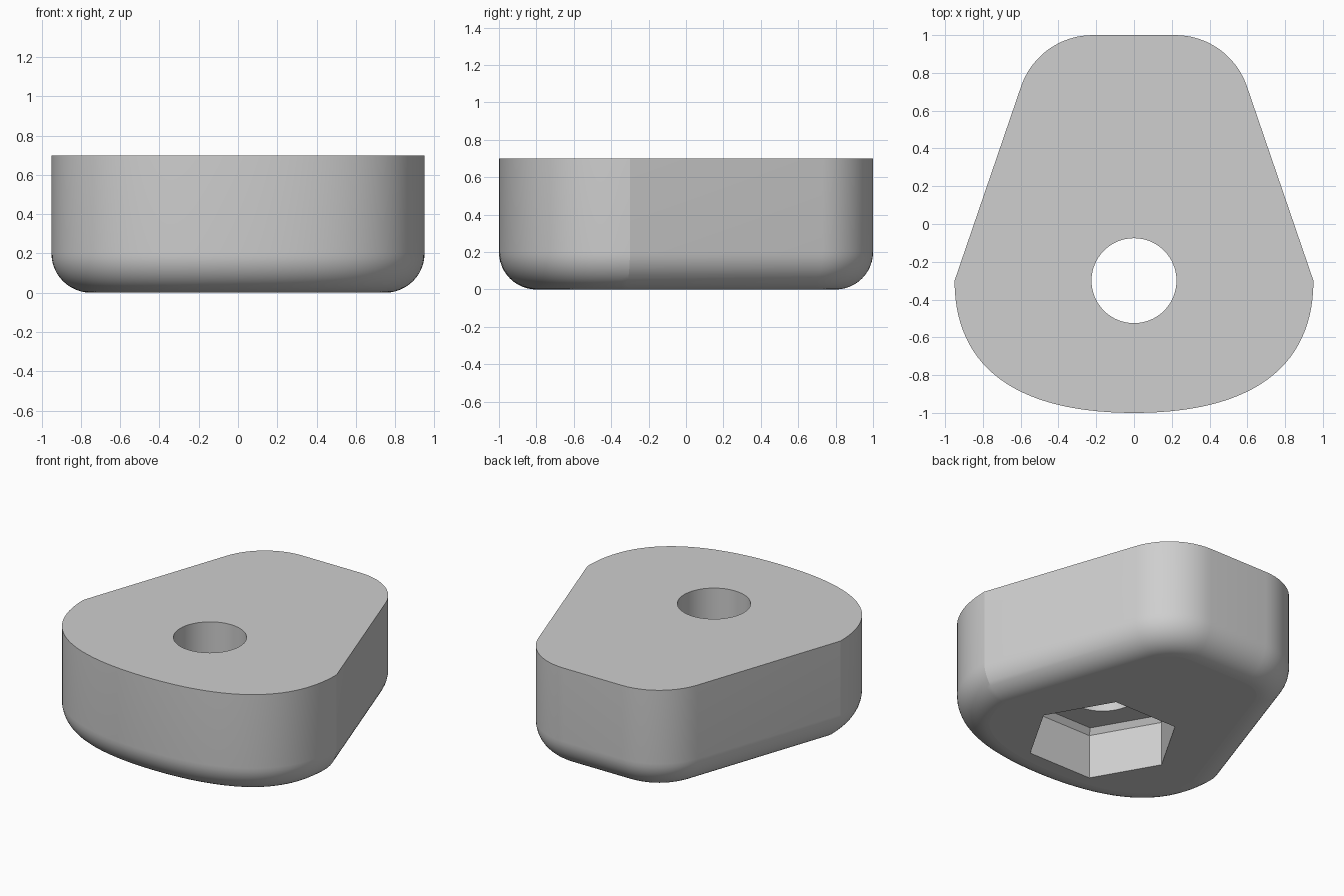
import bpy, bmesh
from math import sin, cos, pi, atan2
from mathutils import Vector

default_cube = bpy.data.objects.get("Cube")
if default_cube:
    bpy.data.objects.remove(default_cube, do_unlink=True)

HEIGHT = 0.7
ROUND = 0.2                       # rounding of the lower edge
HALF_WIDTH, FRONT_DEPTH = 0.95, 0.7
FULLNESS = 0.655                  # how square the front curve is
CENTRE_Y = -0.3                   # widest line, also the bolt axis
CORNER_X, CORNER_Y, CORNER_R = 0.219, 0.6, 0.4
POCKET_WALL, POCKET_TOP = 0.3, 0.335

grey = bpy.data.materials.new("mid_grey")
grey.use_nodes = True
grey.diffuse_color = (0.62, 0.62, 0.62, 1)
grey.node_tree.nodes["Principled BSDF"].inputs["Base Color"].default_value = (0.62, 0.62, 0.62, 1)


def inset(outline, distance):
    """Move every edge of a counter-clockwise outline inward."""
    result = []
    for i, p in enumerate(outline):
        a = (p - outline[i - 1]).normalized()
        b = (outline[(i + 1) % len(outline)] - p).normalized()
        n1, n2 = Vector((a.y, -a.x)), Vector((b.y, -b.x))
        result.append(p - (n1 + n2) * distance / (1 + n1.dot(n2)))
    return result


def polygon(sides, radius):
    return [Vector((radius * cos(2 * pi * i / sides),
                    CENTRE_Y + radius * sin(2 * pi * i / sides))) for i in range(sides)]


def wall(bm, rings):
    """Skin a stack of (outline, z) rings; return its first and last loops."""
    loops = [[bm.verts.new((p.x, p.y, z)) for p in outline] for outline, z in rings]
    for low, high in zip(loops, loops[1:]):
        for i in range(len(low)):
            bm.faces.new((low[i - 1], low[i], high[i], high[i - 1]))
    return loops[0], loops[-1]


def flat_ring(bm, outer, inner):
    """Fill the flat area between two loops and return its borders."""
    edges = [bm.edges.get((loop[i - 1], loop[i]))
             for loop in (outer, inner) for i in range(len(loop))]
    bmesh.ops.triangle_fill(bm, edges=edges, use_beauty=True, normal=(0, 0, 1))
    return edges


# Right half of the outline: full front curve, tapering side, rounded back corner
half = []
steps = 28
for i in range(steps + 1):
    t = i / steps
    s = 1 - t
    across = 3 * s * s * t * FULLNESS + 3 * s * t * t + t ** 3
    depth = s ** 3 + 3 * s * s * t + 3 * s * t * t * FULLNESS
    half.append(Vector((HALF_WIDTH * across, CENTRE_Y - FRONT_DEPTH * depth)))
side_angle = atan2(0.343, 1)
for i in range(13):
    t = side_angle + (pi / 2 - side_angle) * i / 12
    half.append(Vector((CORNER_X + CORNER_R * cos(t), CORNER_Y + CORNER_R * sin(t))))
outline = half + [Vector((-p.x, p.y)) for p in reversed(half[1:])]

# Outer skin with a rounded lower edge
bm = bmesh.new()
rings = []
for i in range(13):
    t = pi / 2 * i / 12
    rings.append((inset(outline, ROUND * (1 - sin(t))), ROUND * (1 - cos(t))))
rings.append((outline, HEIGHT))
body_low, body_high = wall(bm, rings)

# Chamfered hexagonal nut pocket underneath, then the bolt hole above it
hexagon = polygon(6, 0.473)
pocket_low, pocket_high = wall(bm, [(hexagon, 0), (hexagon, POCKET_WALL),
                                    (inset(hexagon, 0.03), POCKET_TOP)])
hole = polygon(64, 0.225)
hole_low, hole_high = wall(bm, [(hole, POCKET_TOP), (hole, HEIGHT)])

# Underside, pocket ceiling and top
rims = (flat_ring(bm, body_low, pocket_low)
        + flat_ring(bm, pocket_high, hole_low)
        + flat_ring(bm, body_high, hole_high))
bmesh.ops.recalc_face_normals(bm, faces=bm.faces)

# Smooth curves, crisp rims
for face in bm.faces:
    face.smooth = True
for edge in bm.edges:
    edge.smooth = edge.calc_face_angle(0) < pi / 12
for edge in rims:
    edge.smooth = False

mesh = bpy.data.meshes.new("foot_body")
bm.to_mesh(mesh)
bm.free()
mesh.materials.append(grey)
body = bpy.data.objects.new("foot_body", mesh)
bpy.context.scene.collection.objects.link(body)
